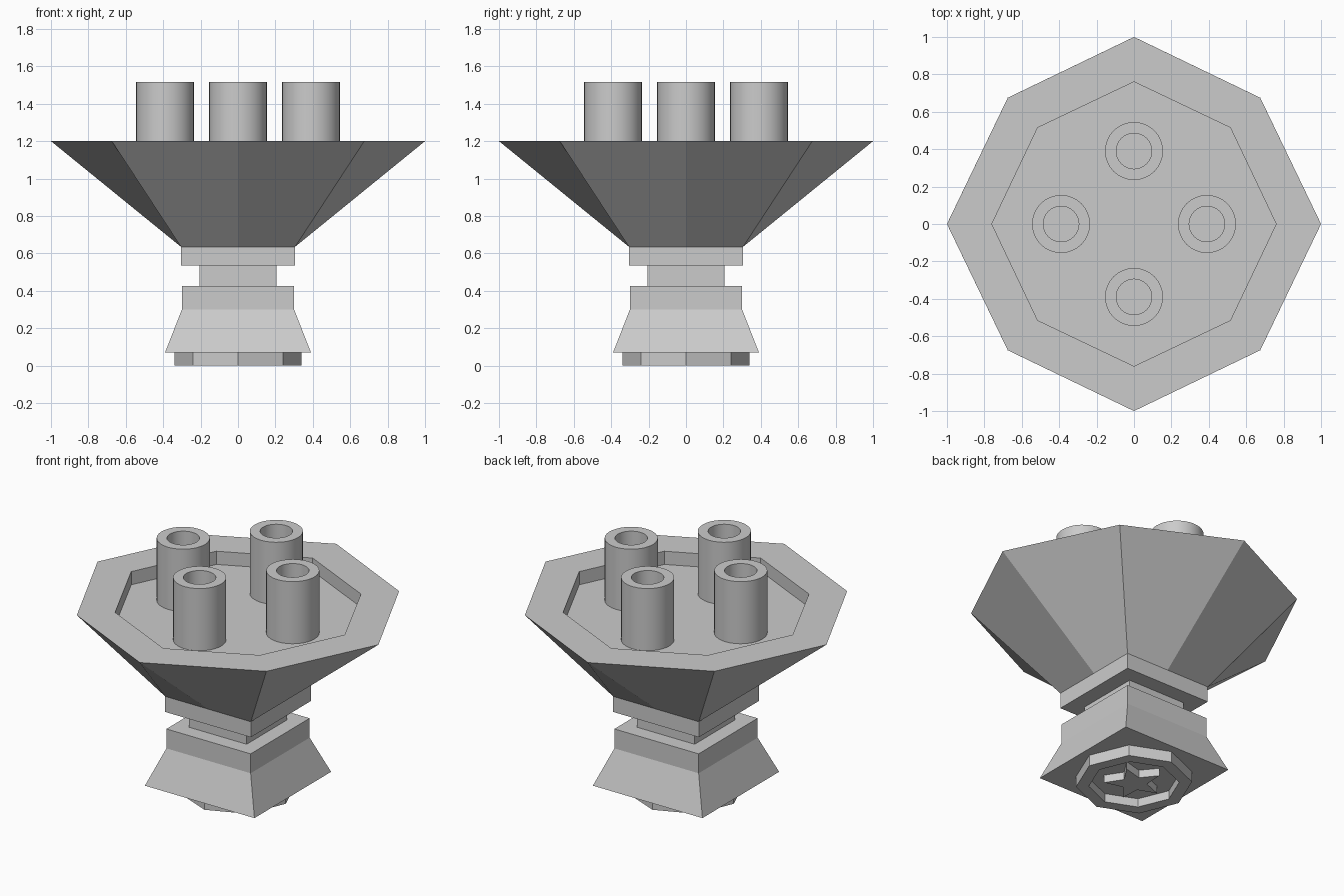
import bpy, bmesh
from math import sin, cos, pi, radians

if "Cube" in bpy.data.objects:
    bpy.data.objects.remove(bpy.data.objects["Cube"])


def loft(name, rings, cap=True, loop=False):
    """Skin a list of rings (equal point counts) with quads."""
    bm = bmesh.new()
    vs = [[bm.verts.new(p) for p in ring] for ring in rings]
    n = len(vs[0])
    pairs = list(zip(vs, vs[1:]))
    if loop:
        pairs.append((vs[-1], vs[0]))
    for a, b in pairs:
        for i in range(n):
            j = (i + 1) % n
            bm.faces.new((a[i], a[j], b[j], b[i]))
    if cap and not loop:
        bm.faces.new(vs[0])
        bm.faces.new(vs[-1])
    bmesh.ops.recalc_face_normals(bm, faces=bm.faces)
    mesh = bpy.data.meshes.new(name)
    bm.to_mesh(mesh)
    bm.free()
    ob = bpy.data.objects.new(name, mesh)
    bpy.context.collection.objects.link(ob)
    return ob


def square(h, z):
    return [(h, -h, z), (h, h, z), (-h, h, z), (-h, -h, z)]


def octagon(axis, diag, z):
    """Eight points: distance on the axes, and x = y offset on the diagonals."""
    pts = []
    for k in range(4):
        c, s = round(cos(k * pi / 2)), round(sin(k * pi / 2))
        pts.append((axis * c, axis * s, z))
        pts.append((diag * (c - s), diag * (s + c), z))
    return pts


def circle(r, z, n=32):
    return [(r * cos(2 * pi * i / n), r * sin(2 * pi * i / n), z) for i in range(n)]


def star(outer, inner, z):
    return [((inner if i % 2 else outer) * cos(pi + i * pi / 5),
             (inner if i % 2 else outer) * sin(pi + i * pi / 5), z) for i in range(10)]


# Stepped square stem with flared skirt
loft("stem", [square(h, z) for h, z in (
    (0.39, 0.07), (0.30, 0.30), (0.30, 0.425), (0.205, 0.425),
    (0.205, 0.535), (0.305, 0.535), (0.305, 0.635))])

# Bowl: square bottom opening to an octagonal rim with a sunken floor
loft("bowl", [octagon(0.305, 0.305, 0.635), octagon(1.0, 0.675, 1.2),
              octagon(0.76, 0.515, 1.2), octagon(0.76, 0.515, 1.115)])

# Octagonal foot, recessed underneath
loft("foot", [octagon(0.34, 0.24, 0.075), octagon(0.34, 0.24, 0.0),
              octagon(0.265, 0.187, 0.0), octagon(0.265, 0.187, 0.055)])

# Raised star under the foot
loft("foot_star", [star(0.175, 0.075, 0.06), star(0.175, 0.075, 0.005)])

# Four upright hollow pipes
for k in range(4):
    pipe = loft(f"pipe_{k + 1}", [circle(0.155, 1.11), circle(0.155, 1.515),
                                  circle(0.095, 1.515), circle(0.095, 1.11)], loop=True)
    pipe.location = (0.39 * cos(k * pi / 2), 0.39 * sin(k * pi / 2), 0)
    bpy.ops.object.select_all(action='DESELECT')
    pipe.select_set(True)
    bpy.context.view_layer.objects.active = pipe
    bpy.ops.object.shade_smooth_by_angle(angle=radians(30))
